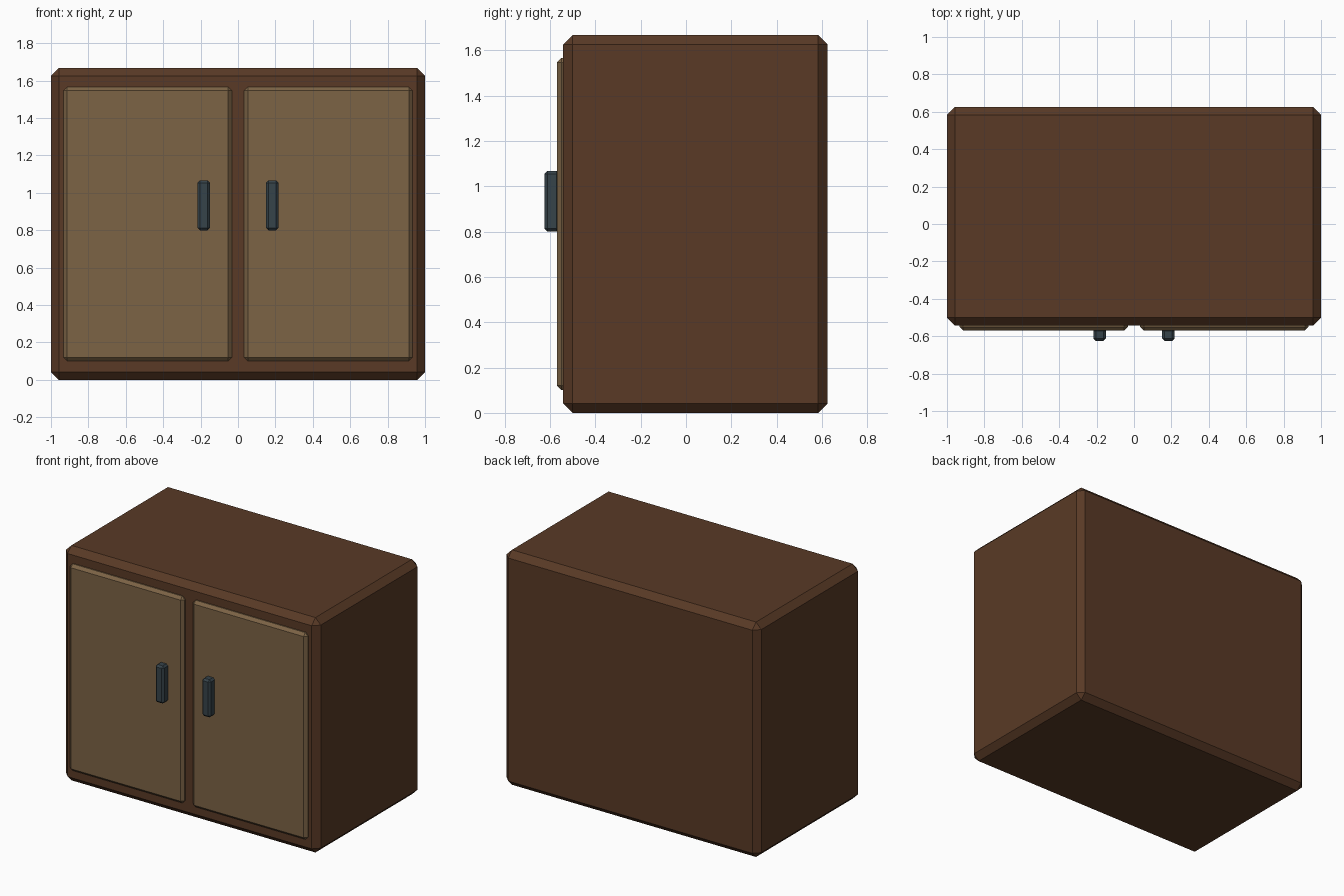
import bpy
import bmesh

if "Cube" in bpy.data.objects:
    bpy.data.objects.remove(bpy.data.objects["Cube"])


def material(name, rgb):
    mat = bpy.data.materials.new(name)
    mat.diffuse_color = (*rgb, 1)
    mat.use_nodes = True
    mat.node_tree.nodes["Principled BSDF"].inputs["Base Color"].default_value = mat.diffuse_color
    return mat


def chamfered_box(name, lo, hi, chamfer, mat):
    """Box between two corners with every edge cut by one flat chamfer."""
    bm = bmesh.new()
    bmesh.ops.create_cube(bm, size=1)
    for v in bm.verts:
        v.co = [(a + b) / 2 + c * (b - a) for a, b, c in zip(lo, hi, v.co)]
    bmesh.ops.bevel(bm, geom=bm.edges[:], offset=chamfer, segments=1,
                    affect='EDGES', profile=0.5)
    bmesh.ops.recalc_face_normals(bm, faces=bm.faces[:])
    mesh = bpy.data.meshes.new(name)
    bm.to_mesh(mesh)
    bm.free()
    mesh.materials.append(mat)
    obj = bpy.data.objects.new(name, mesh)
    bpy.context.collection.objects.link(obj)
    return obj


dark_wood = material("dark_wood", (0.10, 0.042, 0.019))
light_wood = material("light_wood", (0.20, 0.125, 0.06))
metal = material("dark_metal", (0.037, 0.056, 0.068))

# Cabinet carcass
chamfered_box("cabinet_body", (-1, -0.542, 0), (1, 0.625, 1.667), 0.042, dark_wood)

# Pair of doors and pulls, mirrored about x = 0
for side, s in (("left", -1), ("right", 1)):
    x0, x1 = sorted((s * 0.033, s * 0.933))
    chamfered_box(side + "_door", (x0, -0.57, 0.1), (x1, -0.503, 1.567), 0.02, light_wood)
    x0, x1 = sorted((s * 0.15, s * 0.217))
    chamfered_box(side + "_handle", (x0, -0.625, 0.8), (x1, -0.558, 1.067), 0.013, metal)
